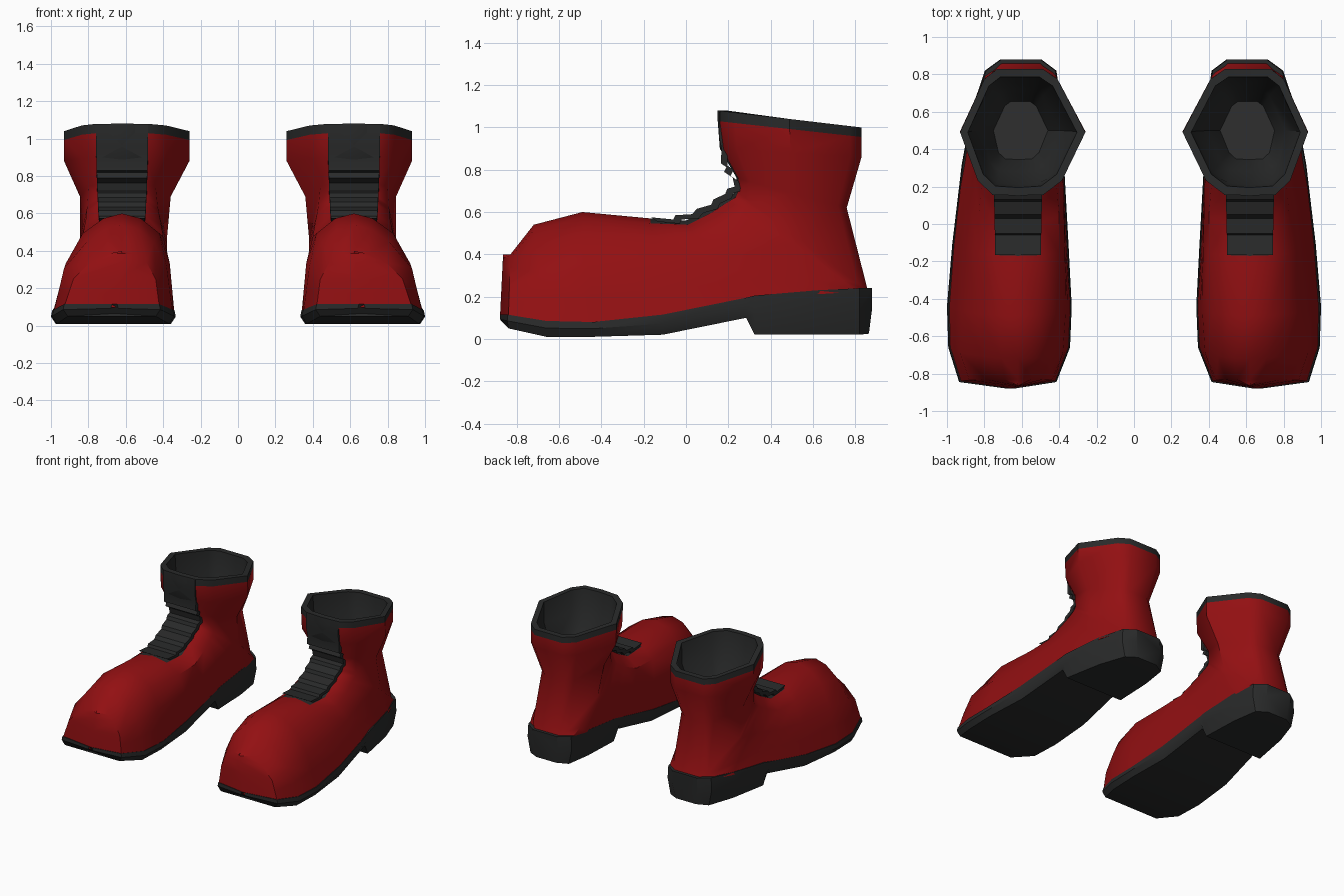
import bpy, bmesh, math
from mathutils import Vector

if "Cube" in bpy.data.objects:
    bpy.data.objects.remove(bpy.data.objects["Cube"])


def material(name, rgb):
    m = bpy.data.materials.new(name)
    m.diffuse_color = (*rgb, 1)
    m.use_nodes = True
    m.node_tree.nodes["Principled BSDF"].inputs["Base Color"].default_value = m.diffuse_color
    return m


RED = material("red_leather", (0.29, 0.005, 0.006))
DARK = material("dark_rubber", (0.022, 0.023, 0.023))


def loft(name, rings, mats, rule=lambda i, j: 0, angle=40):
    """Skin closed rings in order, cap both ends, mirror to make the pair."""
    bm = bmesh.new()
    vs = [[bm.verts.new(p) for p in r] for r in rings]
    n = len(rings[0])
    for i in range(len(rings) - 1):
        for j in range(n):
            k = (j + 1) % n
            f = bm.faces.new((vs[i][j], vs[i][k], vs[i + 1][k], vs[i + 1][j]))
            f.material_index = rule(i, j)
    for i, end in ((0, vs[0]), (len(rings) - 1, vs[-1])):
        bm.faces.new(end).material_index = rule(i, 0)
    bmesh.ops.remove_doubles(bm, verts=bm.verts, dist=0.0005)
    bmesh.ops.dissolve_degenerate(bm, edges=bm.edges, dist=0.0005)
    bmesh.ops.recalc_face_normals(bm, faces=bm.faces)
    me = bpy.data.meshes.new(name)
    bm.to_mesh(me)
    bm.free()
    for m in mats:
        me.materials.append(m)
    me.shade_smooth()
    me.set_sharp_from_angle(angle=math.radians(angle))
    ob = bpy.data.objects.new(name, me)
    bpy.context.collection.objects.link(ob)
    ob.modifiers.new("pair", "MIRROR").use_clip = False
    return ob


def mix(a, b, t):
    return a + (b - a) * t


CX = 0.62  # centre line of the instep

# Cross-sections fanning from the toe, round the heel, up to the collar:
# top y,z | bottom y,z | bottom left,right | middle l,r | shoulder l,r | tongue half width
foot = [
    (-.865, .40, -.88, .11, .66, .66, .645, .645, .63, .63, 0),
    (-.83, .40, -.84, .11, .42, .93, .44, .88, .49, .79, .07),
    (-.72, .54, -.66, .085, .35, .985, .38, .93, .45, .81, .09),
    (-.49, .60, -.44, .08, .34, .99, .365, .92, .42, .83, .10),
    (-.17, .57, -.10, .115, .36, .965, .37, .90, .40, .83, .12),
    (.00, .56, .20, .18, .375, .93, .375, .88, .40, .83, .125),
    (.10, .61, .45, .215, .385, .89, .38, .855, .41, .82, .12),
]
ankle = [
    (.18, .66, .65, .225, .395, .855, .38, .845, .42, .81, .12),
    (.22, .68, .81, .235, .42, .79, .38, .845, .425, .81, .12),
    (.235, .70, .86, .24, .50, .71, .38, .845, .43, .805, .12),
    (.24, .76, .76, .62, .52, .69, .36, .845, .44, .80, .12),
    (.16, .90, .83, .86, .49, .73, .26, .93, .385, .835, .13),
    (.15, 1.03, .83, .955, .49, .73, .26, .93, .385, .835, .14),
    (.15, 1.08, .83, 1.0, .49, .73, .26, .93, .385, .835, .14),
]


def section(i, s):
    ty, tz, by, bz, bl, br, ml, mr, sl, sr, w = s
    if i < 10:
        bz -= .012  # tuck the leather into the sole
    f = min(max((i - 5) / 4, 0), 1)  # 0 = foot section, 1 = shaft section
    corner, shoulder, lip = mix(.75, .92, f), mix(.2, .12, f), mix(.05, .015, f)
    k = mix(.5, .65, f)

    def pt(x, t):
        return Vector((x, mix(ty, by, t), mix(tz, bz, t)))
    left = [pt(bl, 1), pt(mix(ml, bl, k), corner), pt(ml, .5), pt(sl, shoulder), pt(CX - w, lip)]
    right = [pt(br, 1), pt(mix(mr, br, k), corner), pt(mr, .5), pt(sr, shoulder), pt(CX + w, lip)]
    return left + [pt(CX, 0)] + right[::-1]


def inset(ring, s, drop=0):
    c = sum(ring, Vector()) / len(ring)
    mid = Vector((c.x, (min(p.y for p in ring) + max(p.y for p in ring)) / 2, 0))
    return [Vector((mix(mid.x, p.x, s), mix(mid.y, p.y, s), p.z - drop)) for p in ring]


# Upper, collar band and inner lining in one skin
rings = [section(i, s) for i, s in enumerate(foot + ankle)]
rings += [inset(rings[13], .87), inset(rings[11], .85), inset(rings[10], .85), inset(rings[10], .6, .2)]
loft("boot_upper", rings, [RED, DARK],
     lambda i, j: 1 if i >= 12 or (i >= 4 and j in (4, 5)) else 0)

# Wrinkled tongue strip over the instep
path = [(-.165, .575), (-.06, .565), (-.05, .585), (.03, .59), (.05, .615), (.12, .635),
        (.13, .66), (.185, .685), (.195, .71), (.23, .72), (.22, .765), (.18, .79),
        (.195, .82), (.165, .83), (.168, .90), (.155, .96), (.155, 1.075)]
strip = []
for n, (y, z) in enumerate(path):
    w = mix(.122, .14, n / (len(path) - 1))
    strip.append([Vector(p) for p in ((CX - w, y, z), (CX + w, y, z),
                                      (CX + w, y + .03, z - .02), (CX - w, y + .03, z - .02))])
loft("tongue", strip, [DARK], angle=35)

# Sole with raised arch and heel block: y, left, right, top z, bottom z
stations = [
    (-.88, .64, .68, .115, .065), (-.845, .415, .935, .115, .05), (-.66, .342, .993, .085, .01),
    (-.44, .333, 1.0, .08, .01), (-.11, .35, .972, .115, .02), (.285, .372, .925, .195, .10),
    (.325, .373, .92, .205, .02), (.62, .385, .865, .23, .02), (.82, .415, .797, .24, .02),
    (.88, .495, .715, .24, .025),
]
sole = []
for y, l, r, top, bot in stations:
    m = mix(bot, top, .55)
    d = min(.025, (r - l) / 4)
    yb = max(min(y, .865), -.84)
    sole.append([Vector(p) for p in ((l + .006, y, top), (l, y, m), (l + d, yb, bot),
                                     (r - d, yb, bot), (r, y, m), (r - .006, y, top))])
loft("sole", sole, [DARK], angle=35)
